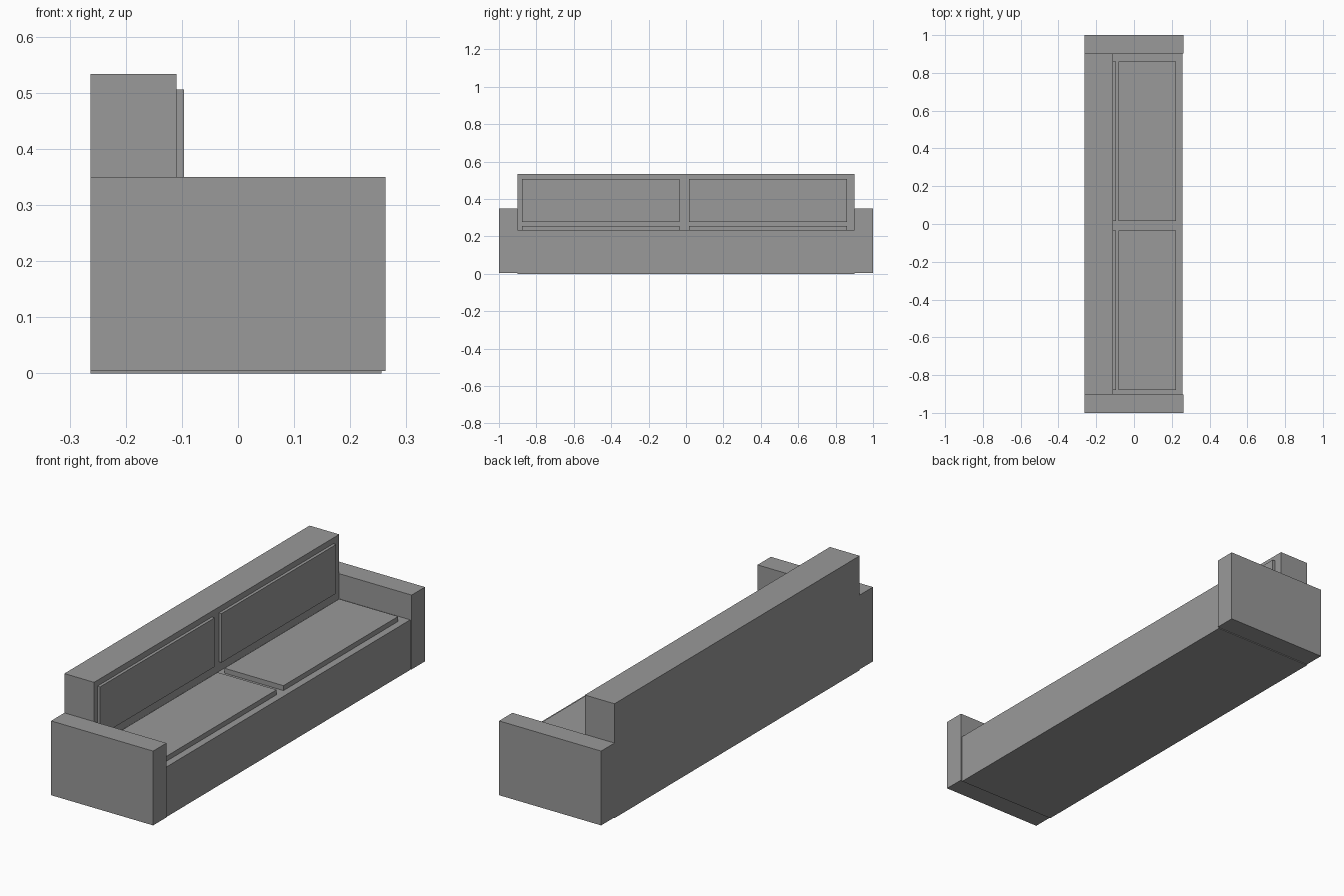
import bpy

# Remove the default object
cube = bpy.data.objects.get("Cube")
if cube:
    bpy.data.objects.remove(cube, do_unlink=True)

# Upholstery colour
fabric = bpy.data.materials.new("grey_fabric")
fabric.use_nodes = True
grey = (0.32, 0.32, 0.32, 1)
fabric.diffuse_color = grey
fabric.node_tree.nodes["Principled BSDF"].inputs["Base Color"].default_value = grey


def box(name, x, y, z):
    """Box spanning the given (low, high) ranges."""
    spans = (x, y, z)
    bpy.ops.mesh.primitive_cube_add(size=1, location=[(a + b) / 2 for a, b in spans])
    ob = bpy.context.object
    ob.name = name
    ob.scale = [b - a for a, b in spans]
    bpy.ops.object.transform_apply(location=False, rotation=False, scale=True)
    ob.data.materials.append(fabric)
    return ob


BACK, BACK_FRONT, SEAT_TOP = -0.263, -0.11, 0.233

# Frame: seat base and the taller backrest standing on its rear
box("seat_base", (BACK, 0.256), (-0.902, 0.902), (0, SEAT_TOP))
box("backrest", (BACK, BACK_FRONT), (-0.902, 0.902), (SEAT_TOP, 0.533))

# Arms at both ends
for side, y in (("right", (-1, -0.902)), ("left", (0.902, 1))):
    box(side + "_arm", (BACK, 0.263), y, (0.004, 0.35))

# Thin seat and back cushions, two of each
for side, y in (("right", (-0.878, -0.034)), ("left", (0.016, 0.86))):
    box(side + "_seat_cushion", (-0.081, 0.223), y, (SEAT_TOP, 0.256))
    box(side + "_back_cushion", (BACK_FRONT, -0.096), y, (0.278, 0.506))
